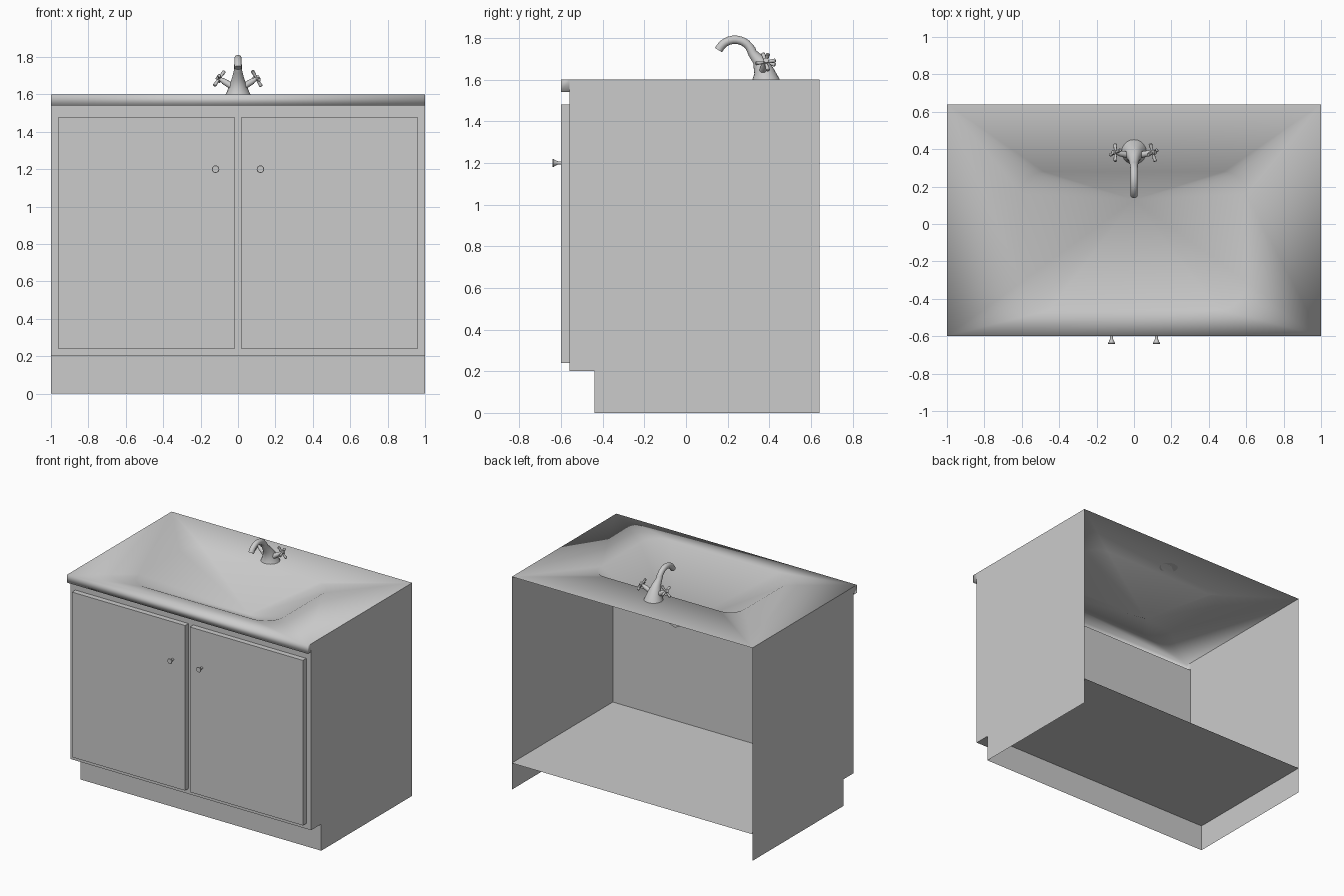
import bpy, bmesh, math
from mathutils import Vector

if "Cube" in bpy.data.objects:
    bpy.data.objects.remove(bpy.data.objects["Cube"])


def make(name, verts, faces, smooth=None):
    me = bpy.data.meshes.new(name)
    me.from_pydata([tuple(v) for v in verts], [], faces)
    ob = bpy.data.objects.new(name, me)
    bpy.context.collection.objects.link(ob)
    if smooth:
        bpy.ops.object.select_all(action='DESELECT')
        ob.select_set(True)
        bpy.context.view_layer.objects.active = ob
        if smooth == 'all':
            bpy.ops.object.shade_smooth()
        else:
            bpy.ops.object.shade_smooth_by_angle(angle=math.radians(smooth))
    return ob


def box(name, lo, hi):
    v = [(x, y, z) for z in (lo[2], hi[2]) for y in (lo[1], hi[1]) for x in (lo[0], hi[0])]
    return make(name, v, [(0, 2, 3, 1), (4, 5, 7, 6), (0, 1, 5, 4),
                          (2, 6, 7, 3), (0, 4, 6, 2), (1, 3, 7, 5)])


def loft(name, pts, radii, tangents=None, n=16):
    """Round tube through pts with a radius at each point, capped at both ends."""
    pts = [Vector(p) for p in pts]
    last = len(pts) - 1
    verts, faces = [], []
    for i, p in enumerate(pts):
        t = (pts[min(i + 1, last)] - pts[max(i - 1, 0)]).normalized()
        if tangents and i in tangents:
            t = Vector(tangents[i])
        if i == 0:
            u = t.orthogonal().normalized() if abs(t.x) > 0.01 else Vector((1, 0, 0))
        u = (u - t * u.dot(t)).normalized()
        w = t.cross(u)
        for k in range(n):
            a = 2 * math.pi * k / n
            verts.append(p + (u * math.cos(a) + w * math.sin(a)) * radii[i])
    for i in range(last):
        for k in range(n):
            m = (k + 1) % n
            faces.append((i * n + k, i * n + m, (i + 1) * n + m, (i + 1) * n + k))
    faces += [tuple(reversed(range(n))), tuple(range(last * n, last * n + n))]
    return make(name, verts, faces, 40)


# Cabinet carcass: thin panels, open at the back and underneath
F, B, K, TOP, LIP = -0.56, 0.64, -0.44, 1.6, 1.54
profile = [(K, 0), (B, 0), (B, TOP), (F, TOP), (F, 0.2), (K, 0.2)]
for s, side in ((-1, "left"), (1, "right")):
    order = tuple(range(6)) if s > 0 else tuple(reversed(range(6)))
    make(side + "_panel", [(s, y, z) for y, z in profile], [order])
make("front_panel", [(-1, F, .2), (1, F, .2), (1, F, LIP), (-1, F, LIP)], [(0, 1, 2, 3)])
make("toe_kick", [(-1, K, 0), (1, K, 0), (1, K, .2), (-1, K, .2)], [(0, 1, 2, 3)])
make("floor_panel", [(-1, F, .2), (1, F, .2), (1, B, .2), (-1, B, .2)], [(0, 1, 2, 3)])

# Countertop with sloping basin: outer corners, rounded opening, drain point
verts = [(1, B, TOP), (-1, B, TOP), (-1, -.6, TOP), (1, -.6, TOP)]
corners = [(.6, .28, .12, 1, 1), (-.6, .28, .12, -1, 1),
           (-.6, -.46, .15, -1, -1), (.6, -.46, .15, 1, -1)]
N = 6
for q, (x, y, r, sx, sy) in enumerate(corners):
    for i in range(N + 1):
        a = math.pi / 2 * (q + i / N)
        verts.append((x - sx * r + r * math.cos(a), y - sy * r + r * math.sin(a), TOP))
ring = 4 * (N + 1)
drain = len(verts)
verts.append((0, .13, 1.29))
faces = []
for q in range(4):
    s = 4 + q * (N + 1)
    nxt = 4 + (s - 4 + N + 1) % ring
    faces += [(q, s + i + 1, s + i) for i in range(N)]
    faces.append((q, (q + 1) % 4, nxt, s + N))
faces += [(4 + i, 4 + (i + 1) % ring, drain) for i in range(ring)]
# Front lip of the countertop
b = len(verts)
verts += [(-1, -.6, LIP), (1, -.6, LIP), (1, F, LIP), (-1, F, LIP), (1, F, TOP), (-1, F, TOP)]
faces += [(b, b + 1, 3, 2), (b, b + 3, b + 2, b + 1), (b + 1, b + 2, b + 4, 3), (b + 3, b, 2, b + 5)]
make("countertop_basin", verts, faces, 'all')

# Doors, knobs and tap handles, mirrored left and right
for s, side in ((-1, "left"), (1, "right")):
    x0, x1 = sorted((s * .02, s * .96))
    box(side + "_door", (x0, -.6, .24), (x1, F, 1.48))
    loft(side + "_knob", [(s * .12, y, 1.2) for y in (-.598, -.615, -.632, -.637, -.641)],
         [.008, .008, .016, .02, .018])

    axis = Vector((s * .8, .15, .5)).normalized()
    hub = Vector((s * .1, .382, 1.685))
    loft(side + "_tap_stem", [hub - axis * .085, hub - axis * .03, hub - axis * .012, hub + axis * .016],
         [.018, .016, .011, .013], n=12)
    u = axis.cross(Vector((0, 1, 0))).normalized()
    w = axis.cross(u)
    for j in range(2):
        a = math.radians(15 + 90 * j)
        d = u * math.cos(a) + w * math.sin(a)
        loft(f"{side}_tap_arm_{j + 1}", [hub + d * t for t in (-.05, -.046, -.034, 0, .034, .046, .05)],
             [.007, .010, .009, .006, .009, .010, .007], n=10)

# Faucet: flared base running into an arched spout
path = [(0, .385, 1.6), (0, .372, 1.645), (0, .348, 1.695)]
rad = [.066, .047, .03]
for i in range(13):
    a = math.radians(15 + 140 * i / 12)
    path.append((0, .235 + .087 * math.cos(a), 1.705 + .087 * math.sin(a)))
    rad.append(.022 if i < 2 else .02)
loft("faucet_spout", path, rad, {0: (0, 0, 1)}, n=20)
